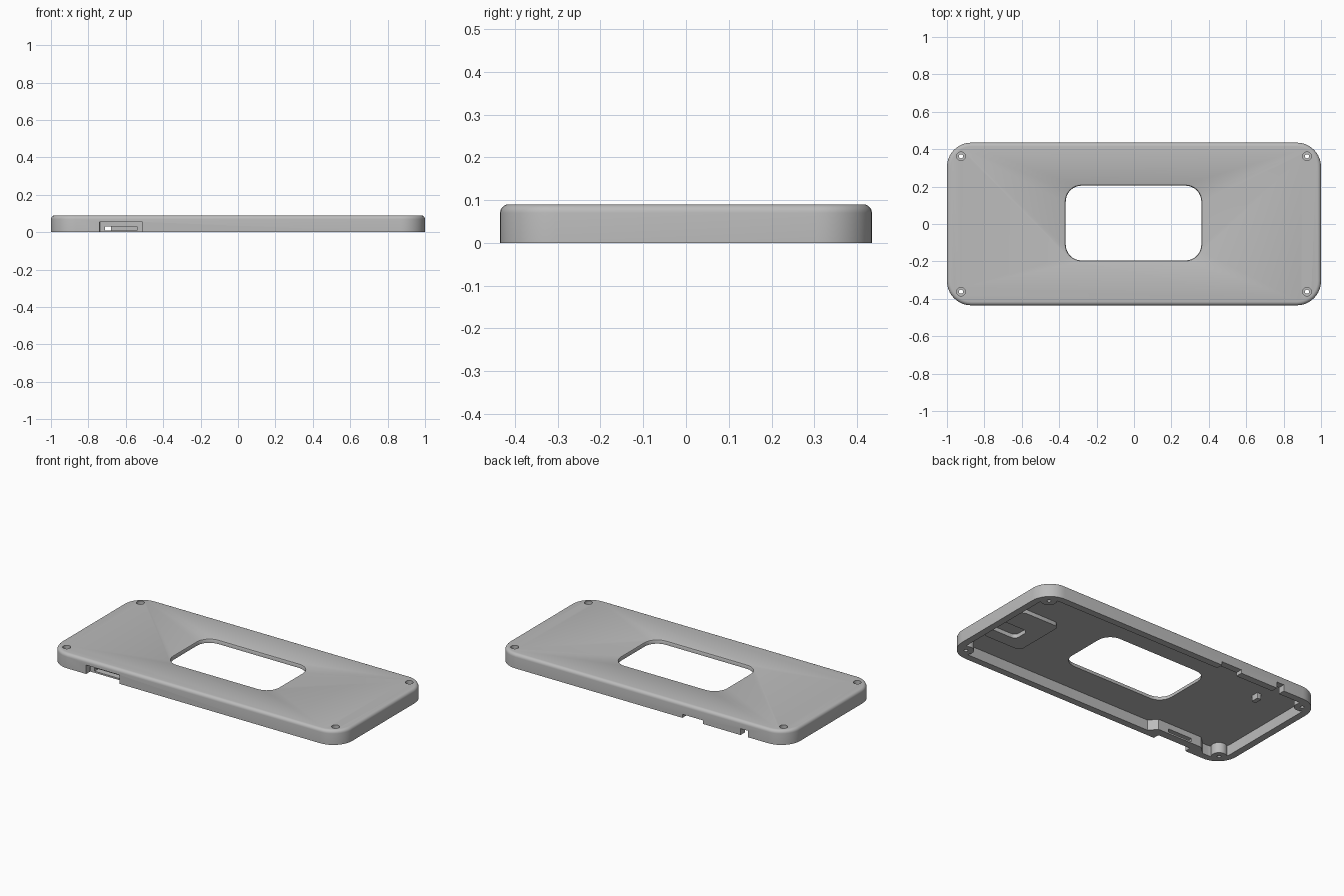
import bpy, bmesh, math

cube = bpy.data.objects.get("Cube")
if cube:
    bpy.data.objects.remove(cube, do_unlink=True)

# Single plain grey plastic
grey = bpy.data.materials.new("grey_plastic")
grey.use_nodes = True
colour = (0.5, 0.5, 0.5, 1)
grey.diffuse_color = colour
grey.node_tree.nodes["Principled BSDF"].inputs["Base Color"].default_value = colour


def rounded_loop(x0, x1, y0, y1, r, steps):
    """Corner points of a rounded rectangle, anticlockwise."""
    corners = ((x1 - r, y1 - r), (x0 + r, y1 - r), (x0 + r, y0 + r), (x1 - r, y0 + r))
    points = []
    for i, (cx, cy) in enumerate(corners):
        for k in range(steps + 1):
            a = math.pi / 2 * (i + k / steps)
            points.append((cx + r * math.cos(a), cy + r * math.sin(a)))
    return points


def solid(name, loops):
    """Skin stacked loops of (points, z) into a closed solid."""
    bm = bmesh.new()
    rings = [[bm.verts.new((x, y, z)) for x, y in pts] for pts, z in loops]
    n = len(rings[0])
    for low, high in zip(rings, rings[1:]):
        for i in range(n):
            j = (i + 1) % n
            bm.faces.new((low[i], low[j], high[j], high[i]))
    bm.faces.new(rings[0][::-1])
    bm.faces.new(rings[-1])
    bmesh.ops.recalc_face_normals(bm, faces=bm.faces[:])
    mesh = bpy.data.meshes.new(name)
    bm.to_mesh(mesh)
    bm.free()
    mesh.materials.append(grey)
    obj = bpy.data.objects.new(name, mesh)
    bpy.context.collection.objects.link(obj)
    return obj


def slab(name, x0, x1, y0, y1, rings, r=0.004, steps=4):
    """Rounded rectangle solid; rings are (inset, z)."""
    return solid(name, [(rounded_loop(x0 + d, x1 - d, y0 + d, y1 - d, r - d, steps), z)
                        for d, z in rings])


def lathe(name, x, y, rings, sides=24):
    """Round solid; rings are (radius, z)."""
    turns = [2 * math.pi * k / sides for k in range(sides)]
    return solid(name, [([(x + r * math.cos(a), y + r * math.sin(a)) for a in turns], z)
                        for r, z in rings])


def cut(target, tool):
    """Subtract the tool from the target and delete the tool."""
    tool.hide_render = True
    mod = target.modifiers.new("cut", 'BOOLEAN')
    mod.operation = 'DIFFERENCE'
    mod.solver = 'EXACT'
    mod.object = tool
    bpy.context.view_layer.objects.active = target
    bpy.ops.object.modifier_apply(modifier=mod.name)
    bpy.data.objects.remove(tool, do_unlink=True)


HEIGHT, FLOOR, FILLET = 0.09, 0.065, 0.02
screws = [(sx * 0.925, sy * 0.362) for sx in (-1, 1) for sy in (-1, 1)]

# Outer shell with a filleted top edge
quarter = [math.pi / 2 * k / 5 for k in range(6)]
edge = [(FILLET * (1 - math.cos(a)), HEIGHT - FILLET * (1 - math.sin(a))) for a in quarter]
case = slab("case_cover", -1, 1, -0.435, 0.435, [(0, 0)] + edge, 0.13, 10)

# Hollow underside; solid features are taken out of the hollow first
hollow = slab("hollow", -0.957, 0.957, -0.392, 0.392, [(0, -0.1), (0, FLOOR)], 0.09, 8)
for x, y in screws:
    cut(hollow, lathe("screw_boss", x, y, [(0.046, -0.2), (0.046, 0.2)]))
port_wall = solid("port_wall", [([(-0.84, -0.5), (-0.42, -0.5), (-0.42, -0.4), (-0.47, -0.345),
                                 (-0.78, -0.345), (-0.84, -0.4)], z) for z in (-0.2, 0.2)])
cut(hollow, port_wall)

# Raised pad with a pocket, near the left end
pad = slab("raised_pad", 0.65, 0.92, -0.22, 0.12, [(0, 0.04), (0, 0.2)], 0.03)
cut(pad, slab("pad_pocket", 0.75, 1.0, -0.14, -0.03, [(0, 0), (0, 0.3)], 0.03))
cut(hollow, pad)
cut(hollow, slab("inner_rib", -0.73, -0.7, 0.19, 0.24, [(0, 0.03), (0, 0.2)]))
cut(case, hollow)

# Central window with a softened upper rim
soft = [(0, -0.1), (0, 0.08), (-0.003, 0.087), (-0.01, 0.09), (-0.01, 0.12)]
cut(case, slab("window", -0.365, 0.36, -0.195, 0.205, soft, 0.085, 8))

# Counterbored screw holes
for x, y in screws:
    cut(case, lathe("screw_hole", x, y,
                    [(0.011, -0.1), (0.011, 0.06), (0.023, 0.0601), (0.023, 0.12)]))

# Front port recess and its slot
cut(case, slab("port_recess", -0.74, -0.51, -0.5, -0.395, [(0, -0.1), (0, 0.055)]))
cut(case, slab("port_slot", -0.71, -0.54, -0.45, -0.3, [(0, 0.01), (0, 0.03)]))

# Back wall notches
for x0, x1, top in ((-0.42, -0.28, 0.022), (-0.73, -0.68, 0.04)):
    cut(case, slab("back_notch", x0, x1, 0.37, 0.5, [(0, -0.1), (0, top)]))

# Smooth fillets, sharp corners
bpy.ops.object.select_all(action='DESELECT')
case.select_set(True)
bpy.context.view_layer.objects.active = case
bpy.ops.object.shade_smooth_by_angle(angle=math.radians(30))
